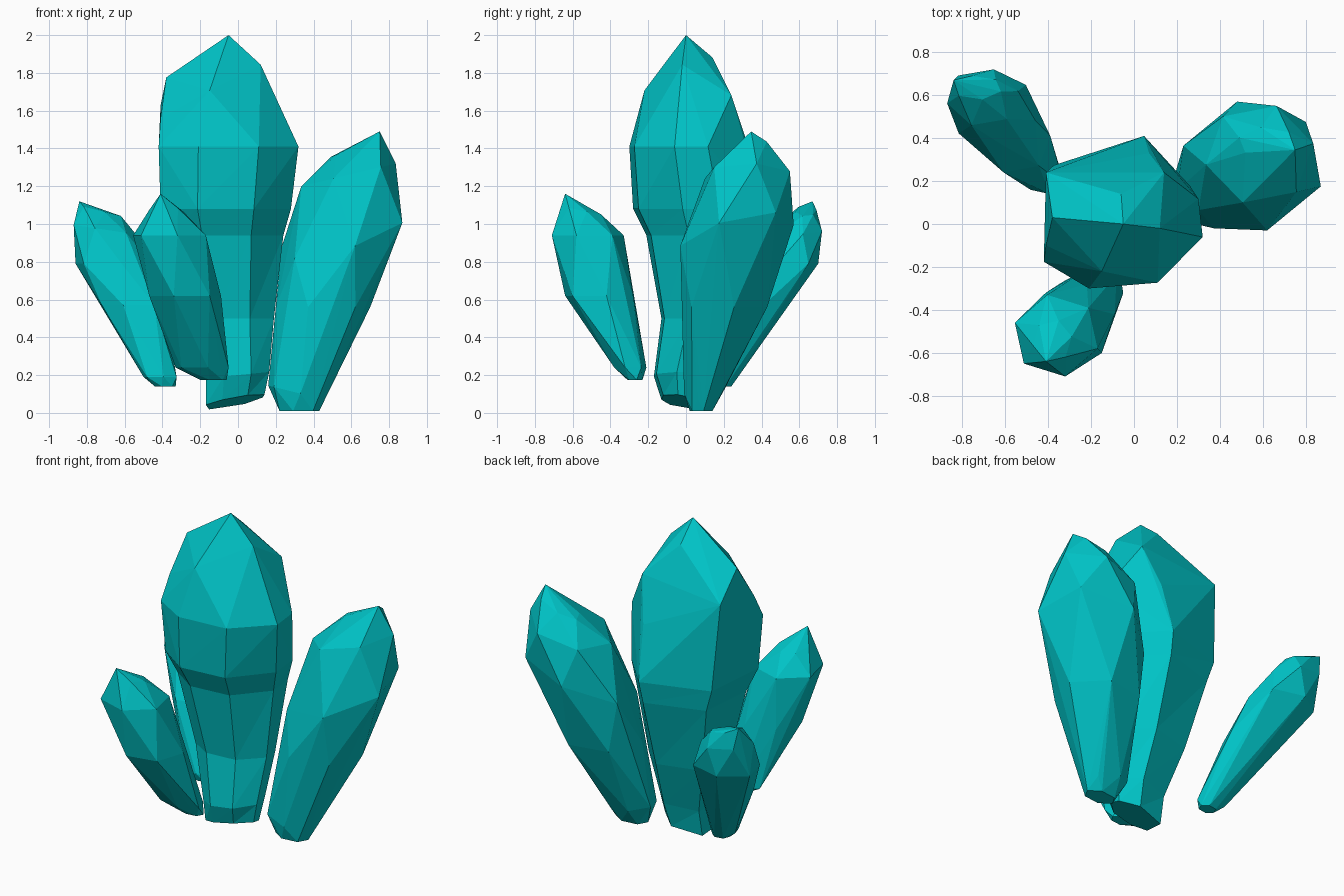
import bpy, bmesh
from math import sin, cos, pi

if "Cube" in bpy.data.objects:
    bpy.data.objects.remove(bpy.data.objects["Cube"])

teal = bpy.data.materials.new("teal_crystal")
teal.diffuse_color = (0.0, 0.55, 0.57, 1)
teal.use_nodes = True
teal.node_tree.nodes["Principled BSDF"].inputs["Base Color"].default_value = teal.diffuse_color


def ngon(n, phase):
    return [(cos(2 * pi * (i + phase) / n), sin(2 * pi * (i + phase) / n)) for i in range(n)]


def ring(bm, plan, x0, x1, y0, y1, z, sx=0, sy=0):
    """Plan outline fitted to a box, lying on a plane with slopes sx, sy."""
    us, vs = zip(*plan)
    cx, cy = (x0 + x1) / 2, (y0 + y1) / 2
    out = []
    for u, v in plan:
        x = x0 + (x1 - x0) * (u - min(us)) / (max(us) - min(us))
        y = y0 + (y1 - y0) * (v - min(vs)) / (max(vs) - min(vs))
        out.append(bm.verts.new((x, y, z + sx * (x - cx) + sy * (y - cy))))
    return out


def hull(bm, verts):
    bmesh.ops.convex_hull(bm, input=verts)
    bmesh.ops.delete(bm, geom=[v for v in bm.verts if not v.link_faces], context='VERTS')


def finish(bm, name):
    bmesh.ops.recalc_face_normals(bm, faces=bm.faces)
    me = bpy.data.meshes.new(name)
    bm.to_mesh(me)
    bm.free()
    me.materials.append(teal)
    bpy.context.collection.objects.link(bpy.data.objects.new(name, me))


def crystal(name, n, phase, sections, tip):
    """Convex gem: rings from bottom to tip, each twisted by half a side."""
    bm = bmesh.new()
    for k, s in enumerate(sections):
        ring(bm, ngon(n, phase + 0.5 * (k % 2)), *s)
    bm.verts.new(tip)
    hull(bm, bm.verts[:])
    finish(bm, name)


# Tall central crystal: convex head on an undercut, tapering stem
plan = [(.30, .17), (.07, .41), (-.38, .27), (-.42, -.16), (-.21, -.30), (.11, -.27), (.32, -.03)]
crown = [(.12, -.02), (-.06, .14), (-.38, .03), (-.15, -.22)]
bm = bmesh.new()
neck = ring(bm, plan, -0.41, 0.28, -0.28, 0.41, 1.08, 0, 0.0)
ring(bm, plan, -0.42, 0.32, -0.30, 0.33, 1.41)
ring(bm, crown, -0.38, 0.12, -0.22, 0.14, 1.79, 0.18, 0.44)
ring(bm, ngon(4, 0.5), -0.41, 0.14, -0.10, 0.24, 1.62, 0.1, 0.2)
bm.verts.new((-0.05, 0.0, 2.0))
hull(bm, bm.verts[:])
under = [f for f in bm.faces if all(v in neck for v in f.verts)]
bmesh.ops.delete(bm, geom=under, context='FACES')
stem = [
    (-0.36, 0.24, -0.21, 0.38, 0.94),
    (-0.26, 0.19, -0.13, 0.25, 0.50),
    (-0.17, 0.165, -0.17, 0.15, 0.20, 0.1),
    (-0.17, 0.14, -0.13, 0.10, 0.06, 0.2, -0.2),
]
upper = neck
for k, s in enumerate(stem):
    lower = ring(bm, plan, *s)
    for i in range(len(plan)):
        j = (i + 1) % len(plan)
        bm.faces.new((lower[i], lower[j], upper[j]))
        bm.faces.new((lower[i], upper[j], upper[i]))
    upper = lower
bm.faces.new(upper[::-1])
finish(bm, "main_crystal")

# Leaning crystal on the right
crystal("right_crystal", 6, 0.2, [
    (0.22, 0.43, 0.02, 0.14, 0.01),
    (0.16, 0.44, -0.01, 0.20, 0.11, -0.25),
    (0.20, 0.70, -0.02, 0.43, 0.56),
    (0.23, 0.87, -0.03, 0.57, 0.94, 0.28, 0.25),
    (0.335, 0.835, 0.10, 0.55, 1.26, 0.24),
    (0.49, 0.75, 0.31, 0.45, 1.40, 0.35),
], tip=(0.75, 0.345, 1.49))

# Slim crystal leaning back to the left
crystal("back_left_crystal", 6, 0.2, [
    (-0.44, -0.33, 0.16, 0.24, 0.14),
    (-0.50, -0.325, 0.14, 0.26, 0.19),
    (-0.72, -0.39, 0.24, 0.52, 0.57),
    (-0.86, -0.46, 0.37, 0.70, 0.79),
    (-0.87, -0.54, 0.46, 0.72, 0.97, -0.15),
    (-0.84, -0.62, 0.58, 0.69, 1.07, -0.25),
], tip=(-0.84, 0.67, 1.12))

# Short crystal leaning forward
crystal("front_crystal", 6, 0.2, [
    (-0.20, -0.06, -0.31, -0.23, 0.175),
    (-0.33, -0.05, -0.38, -0.21, 0.24),
    (-0.47, -0.09, -0.64, -0.28, 0.62),
    (-0.555, -0.17, -0.71, -0.33, 0.94),
    (-0.47, -0.29, -0.64, -0.45, 1.07, 0, -0.2),
], tip=(-0.41, -0.64, 1.16))
